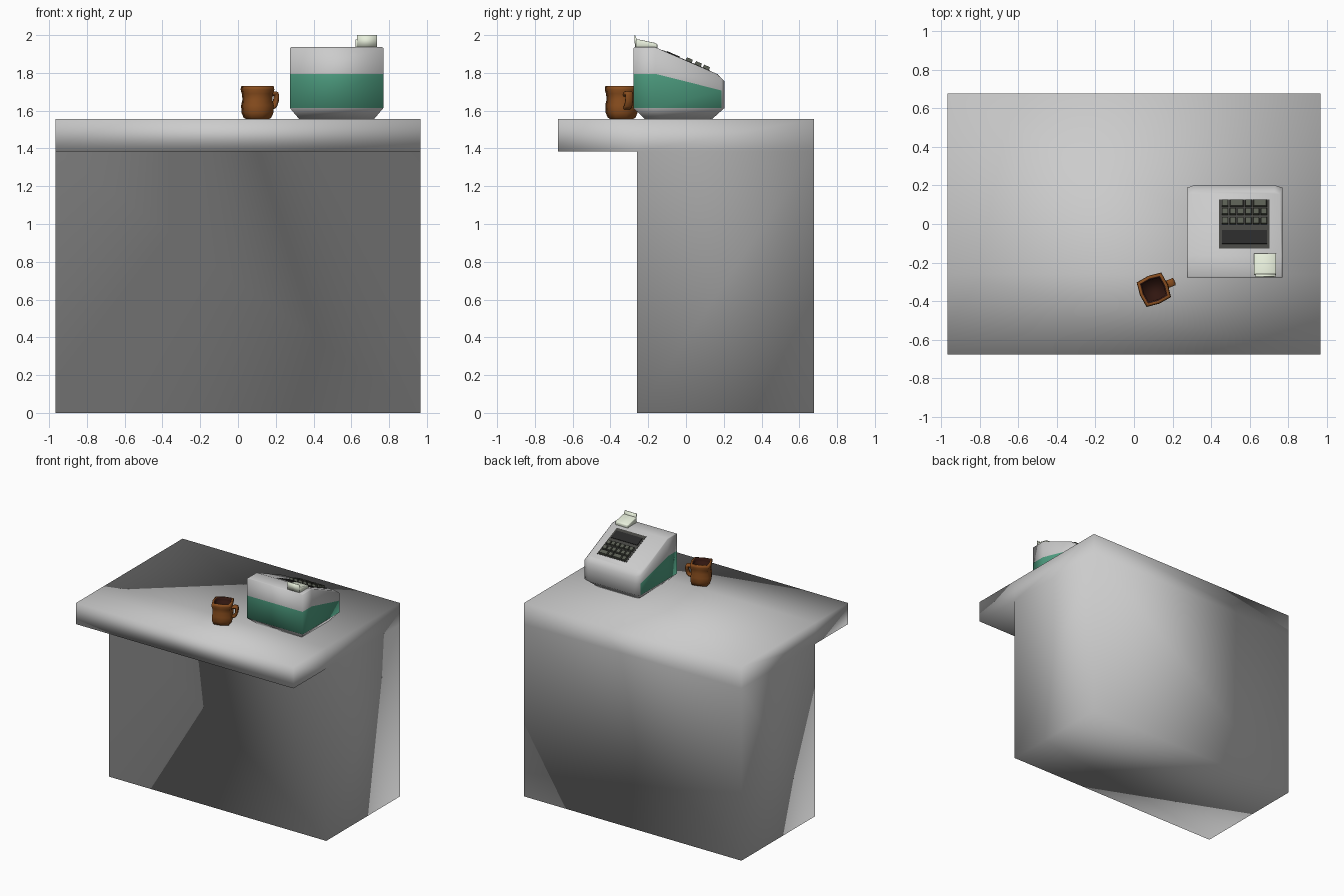
import bpy, bmesh, math
from mathutils import Matrix, Vector

if "Cube" in bpy.data.objects:
    bpy.data.objects.remove(bpy.data.objects["Cube"])


def material(name, rgb):
    m = bpy.data.materials.new(name)
    m.diffuse_color = (*rgb, 1)
    m.use_nodes = True
    m.node_tree.nodes["Principled BSDF"].inputs["Base Color"].default_value = m.diffuse_color
    return m


GREEN = material("green", (0.08, 0.36, 0.23))
BROWN = material("brown", (0.25, 0.075, 0.013))
COFFEE = material("coffee", (0.03, 0.008, 0.005))
CREAM = material("cream", (0.80, 0.86, 0.71))
DARK = material("dark", (0.022, 0.022, 0.022))
PANEL = material("panel_grey", (0.06, 0.06, 0.055))
KEY = material("key_grey", (0.10, 0.11, 0.085))


def finish(name, bm, mats=(), smooth=True):
    bmesh.ops.recalc_face_normals(bm, faces=bm.faces[:])
    for f in bm.faces:
        f.smooth = smooth
    me = bpy.data.meshes.new(name)
    bm.to_mesh(me)
    bm.free()
    for m in mats:
        me.materials.append(m)
    ob = bpy.data.objects.new(name, me)
    bpy.context.collection.objects.link(ob)
    return ob


def loft(bm, rings):
    """Side faces between closed rings; returns the vertex rings and faces per level."""
    vs = [[bm.verts.new(p) for p in r] for r in rings]
    n = len(rings[0])
    faces = [[bm.faces.new((a[i], a[(i + 1) % n], b[(i + 1) % n], b[i])) for i in range(n)]
             for a, b in zip(vs, vs[1:])]
    return vs, faces


def extrude_yz(name, profile, x0, x1, mats=(), bevel=0, cells=None):
    """Side profile (y, z) extruded from x0 to x1; cells split the end faces."""
    bm = bmesh.new()
    vs, _ = loft(bm, [[(x, y, z) for y, z in profile] for x in (x0, x1)])
    for ring in vs:
        for cell in cells or [range(len(profile))]:
            bm.faces.new([ring[i] for i in cell])
    ob = finish(name, bm, mats)
    if bevel:
        b = ob.modifiers.new("bevel", 'BEVEL')
        b.width, b.segments = bevel, 1
    return ob


# Counter: smooth-shaded block, slab and overhang in one shell
extrude_yz("counter", [(-0.26, 0), (0.677, 0), (0.677, 1.385), (0.677, 1.555), (-0.26, 1.555),
                       (-0.677, 1.555), (-0.677, 1.385), (-0.26, 1.385)], -0.967, 0.967,
           cells=[(0, 1, 2, 7), (7, 2, 3, 4), (7, 4, 5, 6)])

# Cash register body
CX, W, SLOPE = 0.522, 0.247, -0.432


def deck(y):
    return 1.936 + SLOPE * max(0, y + 0.163)


right = [(W, -0.278), (W, -0.163), (W, 0.188), (W * 0.83, 0.203)]
band_z = [1.795, 1.795, 1.707, 1.703]
top_z = [1.932, 1.932, 1.770, 1.756]
cap = [(W - 0.006, -0.272), (W - 0.006, -0.163), (W - 0.012, 0.155), (W * 0.83, 0.168)]


def mirrored(pts):
    return [(CX + x, y, z) for x, y, z in pts] + [(CX - x, y, z) for x, y, z in reversed(pts)]


rings = [
    mirrored([(x * 0.8, y * 0.734 - 0.012, 1.555) for x, y in right]),
    mirrored([(x, y, 1.613) for x, y in right]),
    mirrored([(x, y, z) for (x, y), z in zip(right, band_z)]),
    mirrored([(x, y, z) for (x, y), z in zip(right, top_z)]),
    mirrored([(x, y, deck(y)) for x, y in cap]),
]
bm = bmesh.new()
vs, faces = loft(bm, rings)
bm.faces.new(vs[0])
t = vs[-1]
for quad in ((0, 1, 6, 7), (1, 2, 5, 6), (2, 3, 4, 5)):
    bm.faces.new([t[i] for i in quad])
for i in (0, 1, 5, 6, 7):       # green band on the sides and the customer side
    faces[1][i].material_index = 1
finish("register_body", bm, (None, GREEN))

# Keypad panel, display and keys lying on the sloping deck
TILT = Matrix.Rotation(math.atan(SLOPE), 4, 'X')


def deck_block(name, x0, x1, y0, y1, h, mat, taper=1.0):
    bm = bmesh.new()
    bmesh.ops.create_cube(bm, size=1)
    length = (y1 - y0) * math.sqrt(1 + SLOPE ** 2)
    for v in bm.verts:
        s = taper if v.co.z > 0 else 1
        v.co = Vector((v.co.x * (x1 - x0) * s, v.co.y * length * s,
                       h if v.co.z > 0 else -0.006))
    y = (y0 + y1) / 2
    bm.transform(Matrix.Translation(((x0 + x1) / 2, y, deck(y))) @ TILT)
    return finish(name, bm, (mat,), False)


deck_block("keypad_panel", 0.442, 0.704, -0.128, 0.126, 0.002, PANEL)
deck_block("display", 0.455, 0.692, -0.104, -0.034, 0.006, DARK, 0.98)
P = 0.0403
single = [(i, 1) for i in range(6)]
layout = [(-0.004, single), (0.044, single), (0.087, [(0, 1), (1, 2), (3, 1), (4, 2)])]
for r, (y, row) in enumerate(layout):
    for c, span in row:
        x = 0.455 + c * P
        deck_block(f"key_{r}_{c}", x, x + span * P - 0.006, y, y + 0.035, 0.018, KEY, 0.86)

# Receipt printer with upright paper slip
extrude_yz("receipt_printer", [(-0.265, 1.932), (-0.152, 1.925), (-0.152, 1.952),
                               (-0.165, 1.959), (-0.255, 1.978), (-0.265, 1.974)],
           0.622, 0.737, (CREAM,), 0.003)
extrude_yz("receipt_paper", [(-0.264, 1.932), (-0.258, 1.972), (-0.269, 2.0),
                             (-0.274, 2.0), (-0.270, 1.932)], 0.629, 0.735, (CREAM,))

# Mug: squarish body, rim, hollow inside and coffee
MX, MY, TURN = 0.103, -0.341, math.radians(22)
mug = [(0.064, 1.555), (0.080, 1.563), (0.092, 1.59), (0.094, 1.628), (0.086, 1.66),
       (0.090, 1.69), (0.097, 1.712), (0.094, 1.729), (0.078, 1.731), (0.068, 1.715),
       (0.066, 1.70)]
rings = []
for r, z in mug:
    ring = []
    for k in range(8):
        rad = r if k % 2 else r * 0.8
        a = TURN + k * math.pi / 4
        ring.append((MX + rad * math.cos(a), MY + rad * math.sin(a), z))
    rings.append(ring)
bm = bmesh.new()
vs, faces = loft(bm, rings)
bm.faces.new(vs[0])
bm.faces.new(vs[-1]).material_index = 1
for f in faces[-1] + faces[-2]:
    f.material_index = 1
finish("mug", bm, (BROWN, COFFEE))

# Mug handle: C-shaped outline
handle = extrude_yz("mug_handle", [
    (0.066, 1.690), (0.080, 1.702), (0.108, 1.702), (0.117, 1.690), (0.116, 1.650),
    (0.104, 1.618), (0.085, 1.606), (0.068, 1.606), (0.068, 1.626), (0.084, 1.628),
    (0.096, 1.655), (0.097, 1.682), (0.082, 1.682), (0.066, 1.672)],
    -0.020, 0.020, (BROWN,), 0.005)
handle.location = (MX, MY, 0)
handle.rotation_euler.z = TURN - math.pi / 2
